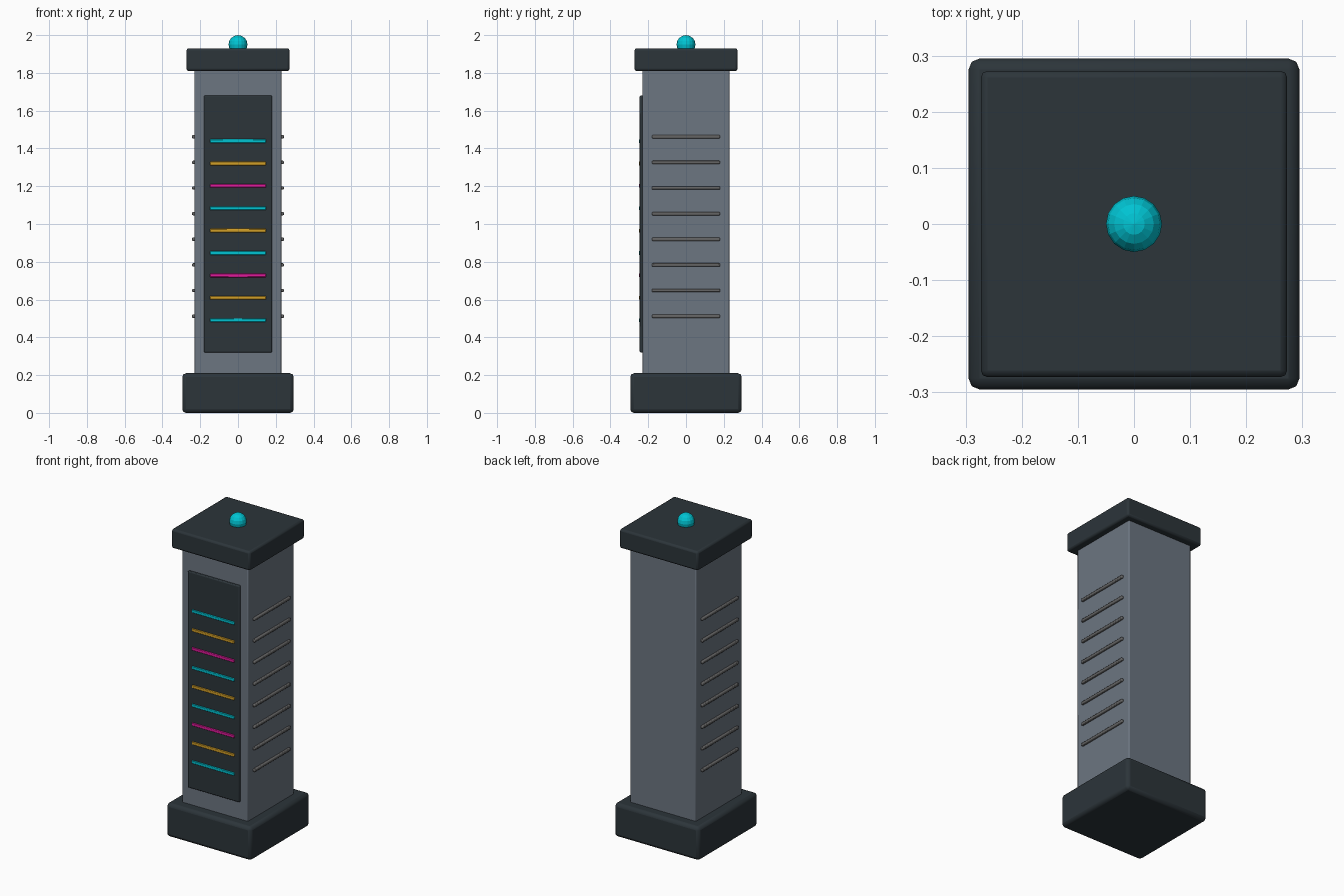
import bpy
import math

if "Cube" in bpy.data.objects:
    bpy.data.objects.remove(bpy.data.objects["Cube"], do_unlink=True)


def material(name, r, g, b):
    mat = bpy.data.materials.new(name)
    mat.use_nodes = True
    mat.diffuse_color = (r, g, b, 1)
    mat.node_tree.nodes["Principled BSDF"].inputs["Base Color"].default_value = (r, g, b, 1)
    return mat


steel = material("steel grey", 0.15, 0.18, 0.22)
dark = material("dark slate", 0.025, 0.035, 0.042)
vent_grey = material("vent grey", 0.13, 0.13, 0.13)
cyan = material("cyan", 0.0, 0.55, 0.65)
magenta = material("magenta", 0.75, 0.01, 0.33)
amber = material("amber", 0.65, 0.35, 0.02)


def box(name, low, high, mat, bevel, segments=2):
    """Bevelled box spanning two opposite corners."""
    centre = [(a + b) / 2 for a, b in zip(low, high)]
    bpy.ops.mesh.primitive_cube_add(size=1, location=centre)
    obj = bpy.context.object
    obj.name = name
    obj.scale = [b - a for a, b in zip(low, high)]
    bpy.ops.object.transform_apply(location=False, rotation=False, scale=True)
    obj.data.materials.append(mat)
    mod = obj.modifiers.new("soft edges", "BEVEL")
    mod.width = bevel
    mod.segments = segments
    bpy.ops.object.shade_smooth_by_angle(angle=math.radians(30))
    return obj


def column(name, half, bottom, top, mat, bevel):
    """Square block centred on the vertical axis."""
    return box(name, (-half, -half, bottom), (half, half, top), mat, bevel)


# Pillar
column("base", 0.295, 0.0, 0.21, dark, 0.02)
column("body", 0.23, 0.19, 1.82, steel, 0.008)
column("cap", 0.273, 1.81, 1.93, dark, 0.012)

# Beacon
bpy.ops.mesh.primitive_uv_sphere_add(segments=16, ring_count=8, radius=0.05, location=(0, 0, 1.95))
beacon = bpy.context.object
beacon.name = "beacon"
beacon.data.materials.append(cyan)

# Front panel with light strips
box("front_panel", (-0.18, -0.245, 0.32), (0.18, -0.22, 1.68), dark, 0.006)
strip_colours = [cyan, amber, magenta, cyan, amber, cyan, magenta, amber, cyan]
for i, colour in enumerate(strip_colours):
    z = 0.491 + 0.1185 * i
    box(f"light_strip_{i + 1}", (-0.148, -0.25, z - 0.01), (0.148, -0.235, z + 0.01),
        colour, 0.003, 1)

# Vent ribs on both sides
for side, sign in (("left", 1), ("right", -1)):
    for i in range(8):
        z = 0.512 + 0.1357 * i
        inner, outer = sorted((sign * 0.22, sign * 0.243))
        box(f"{side}_vent_{i + 1}", (inner, -0.18, z - 0.009), (outer, 0.18, z + 0.009),
            vent_grey, 0.005)
